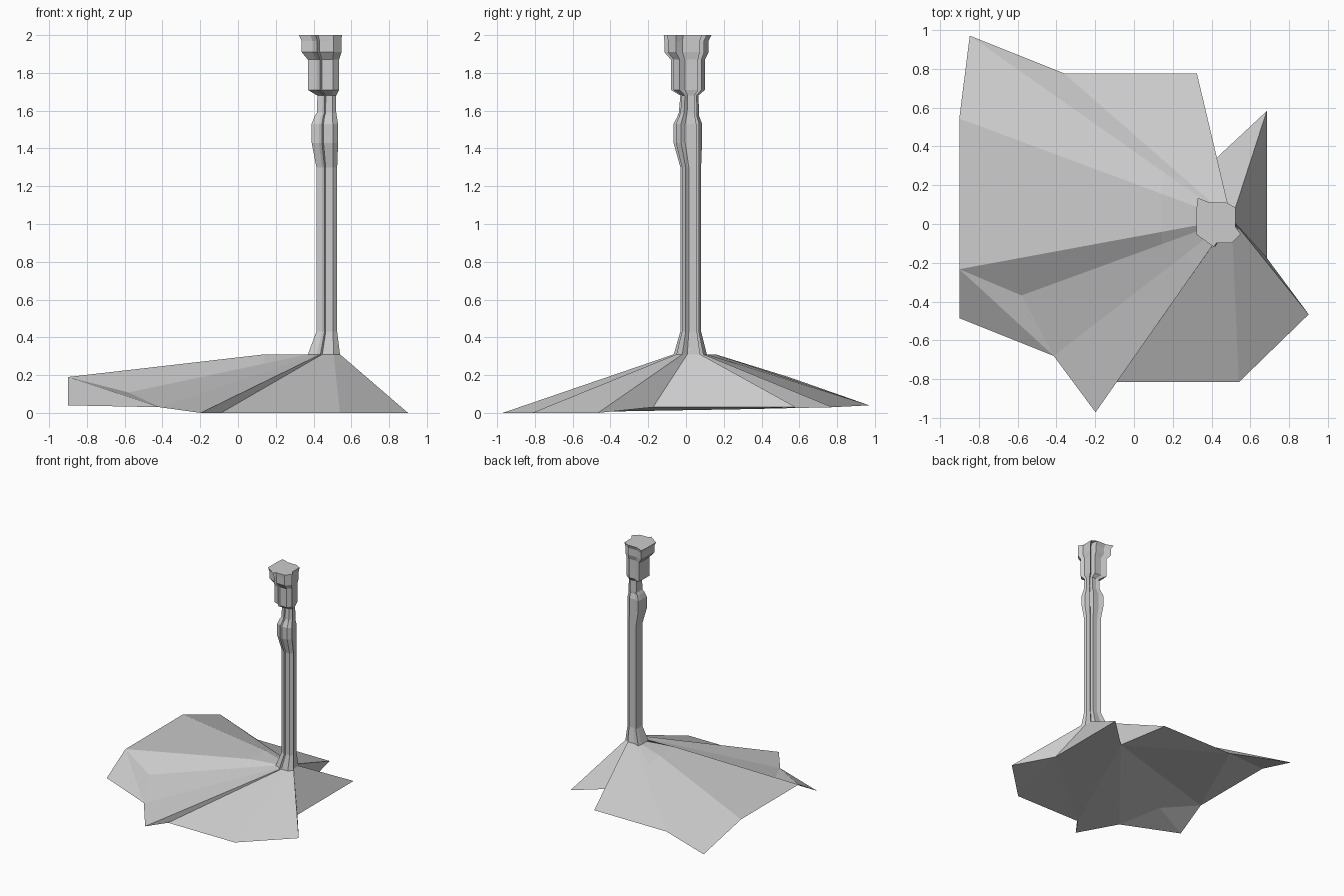
import bpy, bmesh
from mathutils import Vector

if "Cube" in bpy.data.objects:
    bpy.data.objects.remove(bpy.data.objects["Cube"])

# Leaf-like cross-section (0..1 in both axes), shared by the foot and the column.
# The eighth-from-last gap between the fourth and sixth points is the stalk notch.
LEAF = [(.03, 1), (.30, .90), (.68, .90), (.73, .67), (.88, .80), (.88, .41), (1, .26),
        (.80, .08), (.45, .08), (.39, 0), (.27, .15), (0, .25), (0, .38), (0, .78)]
# Height of each leaf point along the rim of the foot
RIM_Z = [.04, .03, .03, .02, .03, .03, 0, 0, 0, 0, .03, .04, .19, .19]


def section(x0, x1, y0, y1, z):
    """Leaf outline fitted to a rectangle at height z."""
    return [Vector((x0 + u * (x1 - x0), y0 + v * (y1 - y0), z)) for u, v in LEAF]


def loft(name, rings, cap_bottom, cap_top):
    """Bridge the outlines with quads, bottom to top."""
    bm = bmesh.new()
    vr = [[bm.verts.new(p) for p in ring] for ring in rings]
    n = len(LEAF)
    for lo, hi in zip(vr, vr[1:]):
        for i in range(n):
            j = (i + 1) % n
            bm.faces.new((lo[j], lo[i], hi[i], hi[j]))
    caps = []
    if cap_bottom:
        caps.append(bm.faces.new(vr[0]))
    if cap_top:
        caps.append(bm.faces.new(vr[-1][::-1]))
    bmesh.ops.triangulate(bm, faces=caps)
    me = bpy.data.meshes.new(name)
    bm.to_mesh(me)
    bm.free()
    ob = bpy.data.objects.new(name, me)
    bpy.context.collection.objects.link(ob)
    return ob


# Foot: wide leaf outline sloping up to the column
neck = section(.37, .54, -.065, .11, .31)
rim = section(-.9, .9, -.97, .97, 0)
for p, z in zip(rim, RIM_Z):
    p.z = z
shoulder = [a.lerp(b, .82) for a, b in zip(rim, neck)]
for p in shoulder[-2:]:
    p.z = .31          # the two raised back points level out early
loft("foot", [rim, shoulder, neck], True, False)

# Column: x range, y range and height of each ring
PROFILE = [
    (.415, .525, -.030, .080, .43),
    (.415, .525, -.030, .080, 1.30),
    (.390, .530, -.066, .085, 1.43),
    (.390, .530, -.066, .085, 1.53),
    (.405, .523, -.045, .070, 1.57),
    (.418, .520, -.038, .070, 1.59),
    (.420, .520, -.030, .065, 1.68),
    (.370, .535, -.080, .100, 1.71),
    (.370, .535, -.080, .100, 1.87),
    (.337, .548, -.115, .120, 1.91),
    (.337, .548, -.115, .120, 1.97),
    (.322, .550, -.118, .135, 2.00),
]
loft("column", [neck] + [section(*r) for r in PROFILE], False, True)
